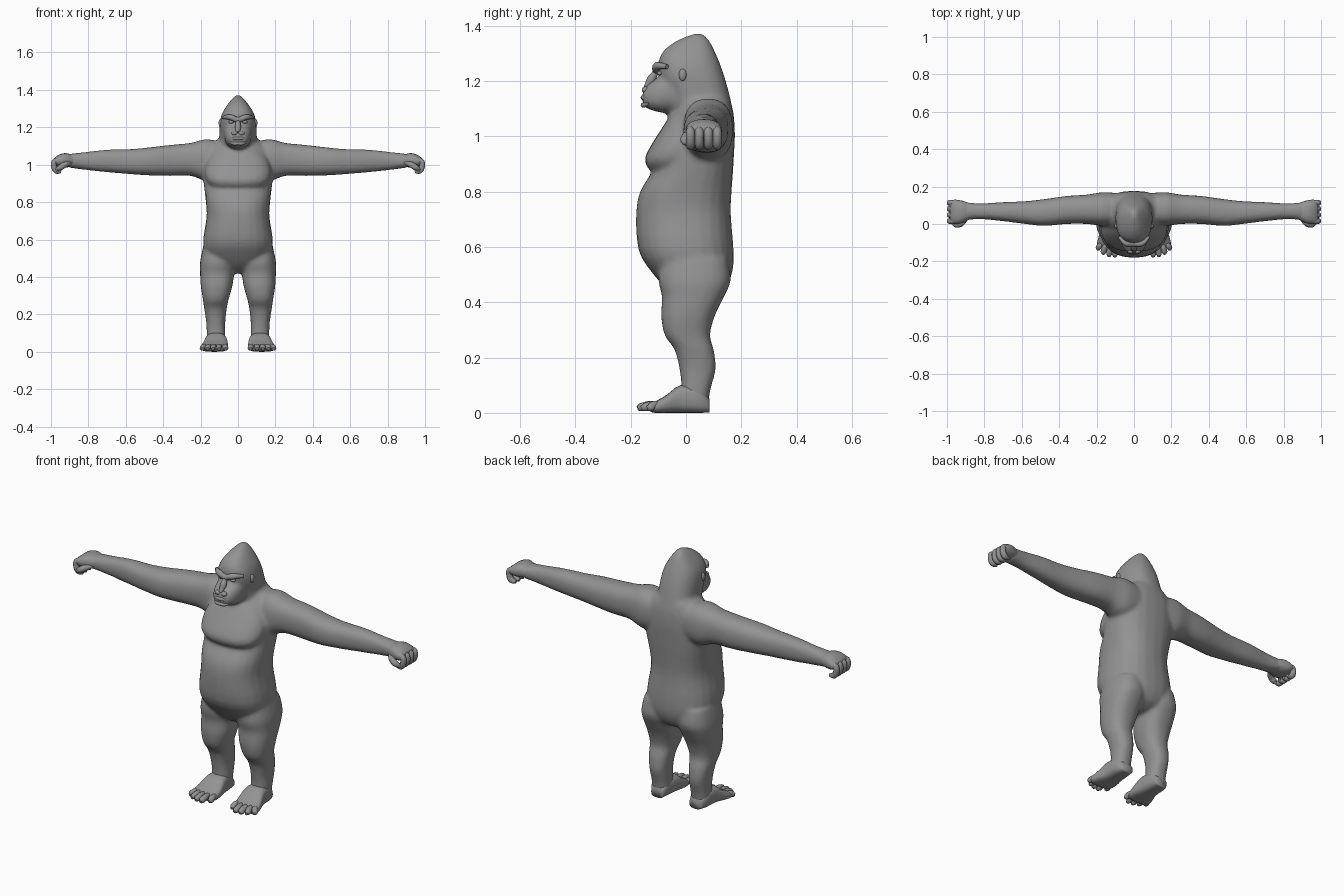
import bpy, bmesh, math
from mathutils import Vector

cube = bpy.data.objects.get("Cube")
if cube:
    bpy.data.objects.remove(cube, do_unlink=True)

grey = bpy.data.materials.new("grey_fur")
grey.use_nodes = True
grey.diffuse_color = (0.29, 0.29, 0.29, 1)
grey.node_tree.nodes["Principled BSDF"].inputs["Base Color"].default_value = grey.diffuse_color


def add_object(name, mesh):
    obj = bpy.data.objects.new(name, mesh)
    bpy.context.collection.objects.link(obj)
    mesh.materials.clear()
    mesh.materials.append(grey)
    mesh.shade_smooth()
    return obj


def finish(name, bm):
    bmesh.ops.recalc_face_normals(bm, faces=bm.faces)
    mesh = bpy.data.meshes.new(name)
    bm.to_mesh(mesh)
    bm.free()
    return add_object(name, mesh)


def resample(rings, steps=3):
    # Smooth interpolation between cross-sections
    rows = [Vector(r) for r in rings]
    out = []
    for i in range(len(rows) - 1):
        p, a, b, q = rows[max(i - 1, 0)], rows[i], rows[i + 1], rows[min(i + 2, len(rows) - 1)]
        for k in range(steps):
            t = k / steps
            out.append(0.5 * (2 * a + (b - p) * t + (2 * p - 5 * a + 4 * b - q) * t**2
                              + (3 * a - p - 3 * b + q) * t**3))
    return out + [rows[-1]]


def loft(bm, axis, rings, side=1, power=2.4, sides=24):
    # Each ring: position on the axis, then low/high limits on the other two axes
    loops = []
    for t, a0, a1, b0, b1 in resample(rings):
        loop = []
        for i in range(sides):
            ang = math.tau * i / sides
            c, s = math.cos(ang), math.sin(ang)
            a = (a0 + a1) / 2 + (a1 - a0) / 2 * math.copysign(abs(c) ** (2 / power), c)
            b = (b0 + b1) / 2 + (b1 - b0) / 2 * math.copysign(abs(s) ** (2 / power), s)
            x, y, z = {"x": (t, a, b), "y": (a, t, b), "z": (a, b, t)}[axis]
            loop.append(bm.verts.new((x * side, y, z)))
        loops.append(loop)
    for low, high in zip(loops, loops[1:]):
        for i in range(sides):
            j = (i + 1) % sides
            bm.faces.new((low[i], low[j], high[j], high[i]))
    bm.faces.new(loops[0])
    bm.faces.new(loops[-1])


def centred(rings):
    return [(t, -w, w, b0, b1) for t, w, b0, b1 in rings]


def strands(name, paths, radius, tip=0.55):
    # Rounded tubes through the points of each path, thinning at the ends
    curve = bpy.data.curves.new(name, "CURVE")
    curve.dimensions = "3D"
    curve.bevel_depth = radius
    curve.bevel_resolution = 3
    curve.resolution_u = 6
    curve.use_fill_caps = True
    for path in paths:
        spline = curve.splines.new("BEZIER")
        spline.bezier_points.add(len(path) - 1)
        for i, (point, co) in enumerate(zip(spline.bezier_points, path)):
            point.co = co
            point.handle_left_type = point.handle_right_type = "AUTO"
            point.radius = tip if i in (0, len(path) - 1) else 1
    temp = bpy.data.objects.new(name + "_path", curve)
    bpy.context.collection.objects.link(temp)
    graph = bpy.context.evaluated_depsgraph_get()
    mesh = bpy.data.meshes.new_from_object(temp.evaluated_get(graph))
    bpy.data.objects.remove(temp, do_unlink=True)
    return add_object(name, mesh)


def both(paths):
    return [[(s * x, y, z) for x, y, z in p] for p in paths for s in (1, -1)]


def blobs(name, centre, size):
    bm = bmesh.new()
    for s in (1, -1):
        new = bmesh.ops.create_uvsphere(bm, u_segments=14, v_segments=10, radius=1)["verts"]
        bmesh.ops.scale(bm, vec=size, verts=new)
        bmesh.ops.translate(bm, vec=(s * centre[0], centre[1], centre[2]), verts=new)
    return finish(name, bm)


# Body: torso, chest, head, muzzle and limbs blended into one skin
bm = bmesh.new()
torso = [(.42, .07, -.02, .09), (.45, .12, -.07, .14), (.51, .17, -.125, .168),
         (.59, .187, -.172, .172), (.72, .168, -.18, .162), (.80, .172, -.166, .165),
         (.87, .18, -.125, .17), (.94, .187, -.10, .174), (1.0, .182, -.085, .177),
         (1.07, .165, -.05, .174), (1.12, .13, -.02, .163), (1.15, .08, 0, .15)]
chest = [(.865, .11, -.10, .05), (.885, .145, -.137, .05), (.92, .172, -.149, .08),
         (.97, .178, -.125, .1), (1.03, .16, -.087, .1), (1.08, .12, -.055, .1)]
head = [(1.04, .12, -.04, .172), (1.10, .105, -.05, .168), (1.16, .10, -.07, .155),
        (1.22, .098, -.098, .138), (1.27, .087, -.1, .12), (1.31, .064, -.08, .103),
        (1.345, .038, -.035, .085), (1.37, .014, .025, .062)]
for part in (torso, chest, head):
    loft(bm, "z", centred(part))
loft(bm, "y", centred([(-.04, .075, 1.085, 1.24), (-.09, .071, 1.086, 1.22),
                       (-.12, .062, 1.093, 1.20), (-.145, .047, 1.103, 1.18),
                       (-.157, .03, 1.113, 1.165)]))
arm = [(.08, 0, .165, .93, 1.12), (.17, -.01, .17, .913, 1.137), (.25, 0, .157, .94, 1.117),
       (.36, 0, .15, .94, 1.106), (.48, -.01, .133, .943, 1.092), (.58, 0, .122, .95, 1.083),
       (.70, .015, .117, .96, 1.08), (.82, .026, .11, .973, 1.067), (.91, .02, .117, .985, 1.057)]
leg = [(.56, .02, .187, -.09, .15), (.48, .012, .203, -.10, .162), (.42, .02, .203, -.087, .138),
       (.35, .03, .199, -.09, .104), (.28, .05, .188, -.077, .087), (.23, .06, .181, -.042, .1),
       (.16, .068, .17, -.024, .108), (.09, .068, .167, -.017, .09), (.02, .07, .165, -.025, .078)]
for side in (1, -1):
    loft(bm, "x", arm, side)
    loft(bm, "z", leg, side)
body = finish("body", bm)
remesh = body.modifiers.new("blend", "REMESH")
remesh.mode = "VOXEL"
remesh.voxel_size = 0.01
remesh.use_smooth_shade = True
soften = body.modifiers.new("soften", "SMOOTH")
soften.factor = 0.5
soften.iterations = 6

# Hands: palm, curled fingers and thumb
bm = bmesh.new()
for side in (1, -1):
    loft(bm, "x", [(.86, .035, .105, .995, 1.045), (.92, .005, .125, .985, 1.062),
                   (.96, 0, .13, .988, 1.052), (.983, .006, .124, 1.0, 1.035)], side)
finish("palms", bm)
fingers = [[(.95, y, 1.03), (.98, y, 1.018), (.984, y, .99), (.97, y, .967), (.945, y, .963)]
           for y in (.016, .048, .081, .113)]
strands("fingers", both(fingers), .016)
strands("thumbs", both([[(.89, .035, 1.01), (.925, .002, 1.0), (.95, -.004, .985),
                         (.972, .006, .972)]]), .016)

# Feet: sole with heel, then five spread toes
bm = bmesh.new()
for side in (1, -1):
    loft(bm, "y", [(.085, .08, .15, .002, .05), (.05, .07, .167, 0, .09), (-.02, .06, .175, 0, .10),
                   (-.07, .053, .19, 0, .065), (-.11, .058, .198, 0, .042),
                   (-.128, .07, .19, .004, .03)], side, 3)
finish("feet", bm)
toes = [[(root, -.08, .026), ((root + end) / 2, (y - .09) / 2, .028), (end, y + .012, .02), (end, y, .016)]
        for root, end, y in ((.07, .067, -.15), (.1, .102, -.176), (.127, .133, -.174),
                             (.152, .163, -.162), (.175, .19, -.14))]
strands("toes", both(toes), .0155)

# Face: brow ridge, eyes, nose, lips and ears
strands("brow", [[(x, y, z) for x, y, z in
                  ((-.08, -.068, 1.252), (-.042, -.104, 1.254), (0, -.106, 1.24),
                   (.042, -.104, 1.254), (.08, -.068, 1.252))]], .015)
blobs("eyes", (.037, -.095, 1.228), (.014, .01, .008))
strands("nose_bridge", [[(0, -.105, 1.24), (0, -.126, 1.205), (0, -.147, 1.172)]], .017)
blobs("nostrils", (.018, -.146, 1.168), (.017, .014, .012))
for name, mid, corner in (("upper_lip", 1.14, 1.13), ("lower_lip", 1.113, 1.12)):
    strands(name, [[(-.044, -.133, corner), (-.024, -.15, mid), (0, -.155, mid),
                    (.024, -.15, mid), (.044, -.133, corner)]], .009)
blobs("ears", (.094, -.012, 1.222), (.01, .014, .022))
